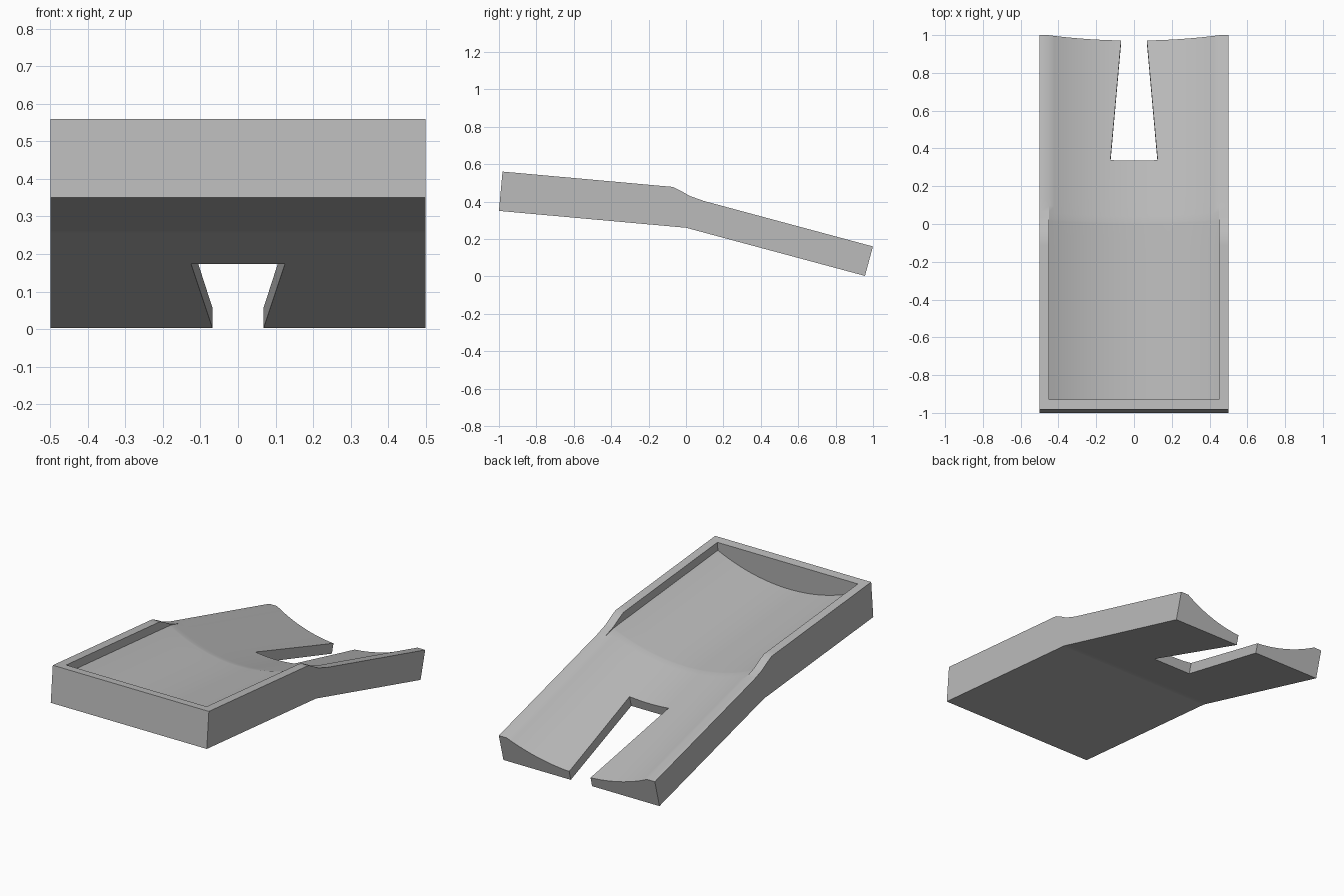
import bpy, bmesh
from math import radians
from mathutils import Vector

cube = bpy.data.objects.get("Cube")
if cube:
    bpy.data.objects.remove(cube, do_unlink=True)

grey = bpy.data.materials.new("plain grey")
grey.use_nodes = True
colour = (0.5, 0.5, 0.5, 1)
grey.diffuse_color = colour
grey.node_tree.nodes["Principled BSDF"].inputs["Base Color"].default_value = colour

HALF, INNER = 0.5, 0.45          # outer and inner half widths
RIM, EDGE, SAG = 0.211, 0.163, 0.109
UPPER = Vector((0, 0.09, 1)).normalized()    # normals of the two slopes
LOWER = Vector((0, 0.269, 1)).normalized()
STEPS = 32


def base(y):
    """Point on the underside, which bends at y = 0."""
    return Vector((0, y, 0.26 - y * (0.09 if y < 0 else 0.269)))


def section(y, rim, dished):
    """Cross-section ring: underside, rims and dished floor."""
    blend = min(max((y + 0.1) / 0.2, 0), 1)
    normal = UPPER.lerp(LOWER, blend).normalized()
    ring = [(-HALF, 0), (-HALF, rim), (-INNER, rim)]
    radius = (INNER ** 2 + SAG ** 2) / (2 * SAG)
    for i in range(STEPS + 1):
        x = INNER * (2 * i / STEPS - 1)
        floor = EDGE - SAG + radius - (radius ** 2 - x * x) ** 0.5
        ring.append((x, floor if dished else rim))
    ring += [(INNER, rim), (HALF, rim), (HALF, 0)]
    return [base(y) + Vector((x, 0, 0)) + normal * h for x, h in ring]


def make_object(name, rings):
    """Skin a list of rings into a closed solid."""
    bm = bmesh.new()
    loops = [[bm.verts.new(p) for p in ring] for ring in rings]
    n = len(loops[0])
    for a, b in zip(loops, loops[1:]):
        for i in range(n):
            j = (i + 1) % n
            bm.faces.new((a[i], a[j], b[j], b[i]))
    bm.faces.new(loops[0][::-1])
    bm.faces.new(loops[-1])
    bmesh.ops.remove_doubles(bm, verts=bm.verts, dist=1e-5)
    bmesh.ops.recalc_face_normals(bm, faces=bm.faces)
    mesh = bpy.data.meshes.new(name)
    bm.to_mesh(mesh)
    bm.free()
    obj = bpy.data.objects.new(name, mesh)
    bpy.context.collection.objects.link(obj)
    mesh.materials.append(grey)
    return obj


# Ramp body: solid front lip, walled tray, then the open chute
stations = [(-1, RIM, False), (-0.949, RIM, False), (-0.949, RIM, True),
            (-0.13, RIM, True), (-0.09, RIM, True), (-0.05, 0.193, True),
            (-0.01, 0.172, True), (0, 0.169, True), (0.03, 0.166, True),
            (0.06, EDGE, True), (0.1, EDGE, True), (0.14, EDGE, True),
            (0.957, EDGE, True)]
body = make_object("ramp_body", [section(*s) for s in stations])

# Tapered slot, cut square to the lower slope
outline = [(-0.125, 0.322), (0.125, 0.322), (0.059, 1.06), (-0.059, 1.06)]
cutter = make_object("slot_cutter", [
    [base(y) + Vector((x, 0, 0)) + LOWER * h for x, y in outline]
    for h in (-0.1, 0.3)])
cutter.hide_render = True
cut = body.modifiers.new("slot", 'BOOLEAN')
cut.operation = 'DIFFERENCE'
cut.solver = 'EXACT'
cut.object = cutter

bpy.ops.object.select_all(action='DESELECT')
body.select_set(True)
bpy.context.view_layer.objects.active = body
bpy.ops.object.modifier_apply(modifier=cut.name)
bpy.data.objects.remove(cutter, do_unlink=True)
bpy.ops.object.shade_smooth_by_angle(angle=radians(30))
